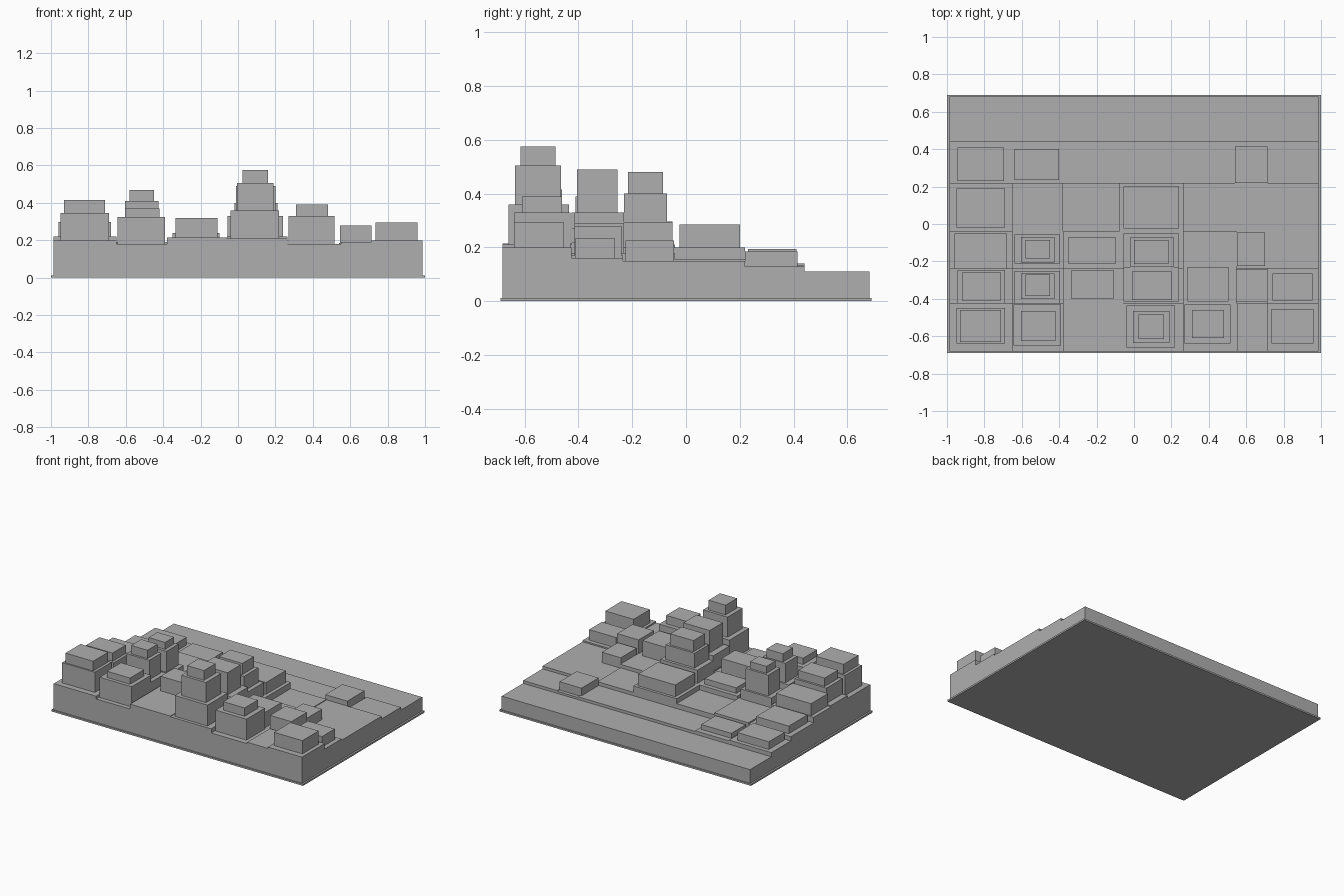
import bpy
import bmesh

cube = bpy.data.objects.get("Cube")
if cube:
    bpy.data.objects.remove(cube, do_unlink=True)

grey = bpy.data.materials.new("plain_grey")
grey.use_nodes = True
colour = (0.43, 0.43, 0.43, 1)
grey.diffuse_color = colour
grey.node_tree.nodes["Principled BSDF"].inputs["Base Color"].default_value = colour


def add_box(bm, x0, x1, y0, y1, z0, z1):
    verts = bmesh.ops.create_cube(bm, size=1)["verts"]
    for v in verts:
        v.co.x = x1 if v.co.x > 0 else x0
        v.co.y = y1 if v.co.y > 0 else y0
        v.co.z = z1 if v.co.z > 0 else z0


def make_part(name, boxes):
    bm = bmesh.new()
    for box in boxes:
        add_box(bm, *box)
    mesh = bpy.data.meshes.new(name)
    bm.to_mesh(mesh)
    bm.free()
    mesh.materials.append(grey)
    obj = bpy.data.objects.new(name, mesh)
    bpy.context.collection.objects.link(obj)
    return obj


# Thin plate under the whole block
make_part("base_plate", [(-1, 1, -.69, .69, 0, .012)])

# Stepped ground, one row of terraces at a time from front to back
columns = [-.987, -.65, -.38, -.06, .265, .55, .715, .987]
rows = [-.682, -.425, -.235, -.04, .22, .44, .682]
heights = [
    [.2, .18, .215, .21, .18, .19, .2],
    [.22, .19, .215, .22, .18, .17, .16],
    [.21, .18, .2, .2, .18, .15, .15],
    [.17, .18, .165, .17, .155, .15, .15],
    [.14, .135, .13, .13, .13, .125, .13],
    [.11] * 7,
]
for r, row in enumerate(heights):
    make_part(f"ground_terrace_{r + 1}", [
        (columns[c], columns[c + 1], rows[r], rows[r + 1], .012, h)
        for c, h in enumerate(row)])


def ground_at(x, y):
    c = sum(x > edge for edge in columns[1:-1])
    r = sum(y > edge for edge in rows[1:-1])
    return heights[r][c]


def building(name, *tiers):
    """Stack of blocks, each tier given as x range, y range and top height."""
    x0, x1, y0, y1, _ = tiers[0]
    floor = ground_at((x0 + x1) / 2, (y0 + y1) / 2) - .01
    boxes = []
    for x0, x1, y0, y1, top in tiers:
        boxes.append((x0, x1, y0, y1, floor, top))
        floor = top
    make_part(name, boxes)


# Front row
building("front_corner_block", (-.95, -.69, -.64, -.45, .345), (-.93, -.71, -.63, -.46, .415))
building("front_wide_block", (-.645, -.39, -.65, -.43, .325), (-.605, -.42, -.625, -.465, .37))
building("front_tall_tower", (-.04, .22, -.66, -.435, .36), (-.005, .19, -.635, -.465, .505),
         (.025, .16, -.615, -.485, .575))
building("front_middle_block", (.27, .515, -.64, -.43, .33), (.31, .48, -.61, -.46, .39))
building("front_end_block", (.735, .96, -.64, -.455, .295))

# Second row
building("second_corner_block", (-.945, -.69, -.425, -.245, .33), (-.92, -.71, -.41, -.26, .39))
building("second_slim_tower", (-.64, -.395, -.425, -.25, .27), (-.605, -.425, -.4, -.265, .41),
         (-.58, -.45, -.385, -.27, .47))
building("second_low_block", (-.335, -.11, -.4, -.245, .32))
building("second_tall_block", (-.055, .24, -.415, -.23, .33), (-.01, .2, -.405, -.255, .49))
building("second_middle_block", (.285, .505, -.415, -.23, .29))
building("second_narrow_block", (.545, .715, -.415, -.24, .28))
building("second_end_block", (.74, .955, -.41, -.265, .235))

# Third row
building("third_corner_block", (-.96, -.68, -.24, -.05, .297))
building("third_slim_tower", (-.64, -.395, -.21, -.055, .25), (-.605, -.425, -.205, -.07, .4),
         (-.58, -.45, -.185, -.085, .45))
building("third_low_block", (-.35, -.1, -.215, -.07, .24))
building("third_tall_tower", (-.055, .24, -.24, -.05, .295), (-.02, .21, -.23, -.07, .4),
         (0, .185, -.215, -.085, .48))
building("third_narrow_block", (.55, .7, -.225, -.045, .225))

# Fourth row
building("fourth_corner_block", (-.95, -.69, -.02, .19, .225))
building("fourth_plinth_block", (-.08, .265, -.045, .22, .2), (-.055, .24, -.025, .2, .285))

# Fifth row
building("fifth_corner_block", (-.945, -.695, .23, .41, .195))
building("fifth_low_block", (-.64, -.4, .235, .4, .17))
building("fifth_narrow_block", (.54, .715, .22, .415, .185))
